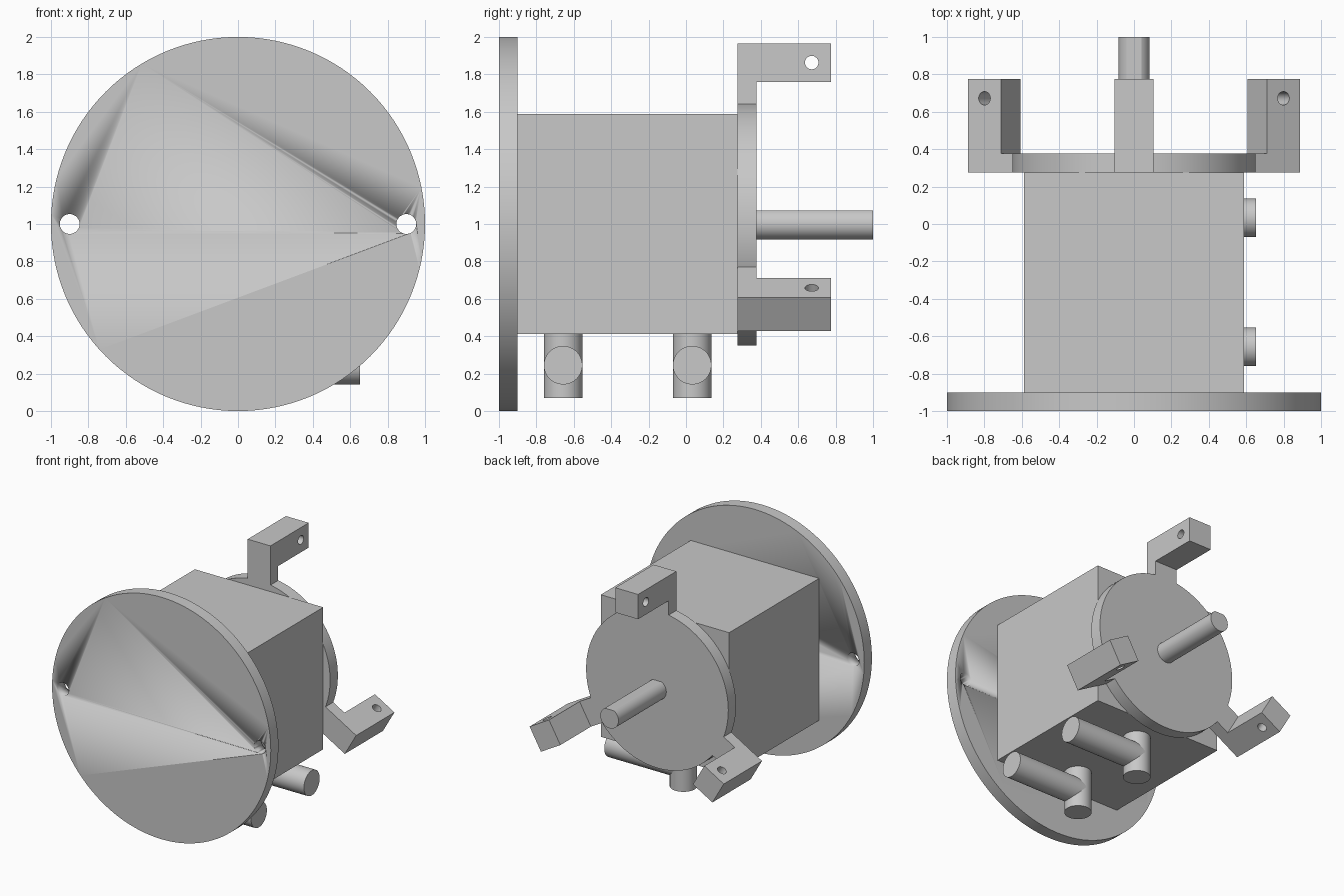
import bpy
import bmesh
import math
from mathutils import Matrix, Vector

cube = bpy.data.objects.get("Cube")
if cube:
    bpy.data.objects.remove(cube, do_unlink=True)

grey = bpy.data.materials.new("plain grey")
grey.use_nodes = True
colour = (0.58, 0.58, 0.58, 1)
grey.diffuse_color = colour
grey.node_tree.nodes["Principled BSDF"].inputs["Base Color"].default_value = colour

AXIS_Z = 1.0


def finish(name, bm):
    bmesh.ops.recalc_face_normals(bm, faces=bm.faces)
    mesh = bpy.data.meshes.new(name)
    bm.to_mesh(mesh)
    bm.free()
    mesh.materials.append(grey)
    obj = bpy.data.objects.new(name, mesh)
    bpy.context.collection.objects.link(obj)
    return obj


def activate(obj):
    bpy.ops.object.select_all(action='DESELECT')
    obj.select_set(True)
    bpy.context.view_layer.objects.active = obj


def smooth(obj):
    activate(obj)
    bpy.ops.object.shade_smooth_by_angle(angle=math.radians(30))


def rod(name, start, end, radius, sides=64):
    """Closed cylinder between two points."""
    a, b = Vector(start), Vector(end)
    turn = (b - a).to_track_quat('Z', 'Y').to_matrix().to_4x4()
    bm = bmesh.new()
    bmesh.ops.create_cone(bm, cap_ends=True, segments=sides, radius1=radius,
                          radius2=radius, depth=(b - a).length,
                          matrix=Matrix.Translation((a + b) / 2) @ turn)
    obj = finish(name, bm)
    smooth(obj)
    return obj


def prism(name, points, move):
    """Extrude a closed outline of 3D points."""
    bm = bmesh.new()
    face = bm.faces.new([bm.verts.new(p) for p in points])
    out = bmesh.ops.extrude_face_region(bm, geom=[face])
    verts = [v for v in out["geom"] if isinstance(v, bmesh.types.BMVert)]
    bmesh.ops.translate(bm, verts=verts, vec=move)
    return finish(name, bm)


def drill(obj, start, end, radius):
    """Cut a round hole through a part."""
    cutter = rod("hole_cutter", start, end, radius, 32)
    cutter.hide_render = True
    mod = obj.modifiers.new("hole", 'BOOLEAN')
    mod.operation = 'DIFFERENCE'
    mod.solver = 'EXACT'
    mod.object = cutter
    activate(obj)
    bpy.ops.object.modifier_move_to_index(modifier=mod.name, index=0)
    bpy.ops.object.modifier_apply(modifier=mod.name)
    bpy.data.objects.remove(cutter, do_unlink=True)


# Front flange with two bolt holes
flange = rod("front_flange", (0, -1, AXIS_Z), (0, -0.9, AXIS_Z), 1.0, 128)
for x in (-0.9, 0.9):
    drill(flange, (x, -1.1, AXIS_Z), (x, -0.8, AXIS_Z), 0.053)

# Square housing
h = 0.587
outline = [(sx * h, -0.9, AXIS_Z + sz * h)
           for sx, sz in ((-1, -1), (1, -1), (1, 1), (-1, 1))]
prism("housing", outline, (0, 1.175, 0))

# Rear disc
rod("rear_disc", (0, 0.275, AXIS_Z), (0, 0.376, AXIS_Z), 0.65, 96)

# Shaft with a flat along its top
r, flat = 0.083, 0.072
gap = math.acos(flat / r)
steps = 48
arc = []
for i in range(steps + 1):
    a = gap + (2 * math.pi - 2 * gap) * i / steps
    arc.append((r * math.sin(a), 0.36, AXIS_Z + r * math.cos(a)))
smooth(prism("shaft", arc, (0, 0.64, 0)))

# Three L-shaped mounting arms, each with a cross hole in its lug
w = 0.104
bracket = [(0.275, 0.6), (0.376, 0.6), (0.376, 0.76),
           (0.775, 0.76), (0.775, 0.965), (0.275, 0.965)]
for i, name in enumerate(("top_arm", "left_arm", "right_arm")):
    arm = prism(name, [(-w, y, z) for y, z in bracket], (2 * w, 0, 0))
    drill(arm, (-0.3, 0.672, 0.863), (0.3, 0.672, 0.863), 0.036)
    arm.data.transform(Matrix.Translation((0, 0, AXIS_Z))
                       @ Matrix.Rotation(i * math.tau / 3, 4, 'Y'))
    smooth(arm)

# Two elbow ports under the housing
for name, y in (("front", -0.657), ("rear", 0.033)):
    rod(name + "_port_stem", (0, y, 0.07), (0, y, 0.43), 0.103)
    rod(name + "_port_pipe", (0, y, 0.245), (0.652, y, 0.245), 0.103)
